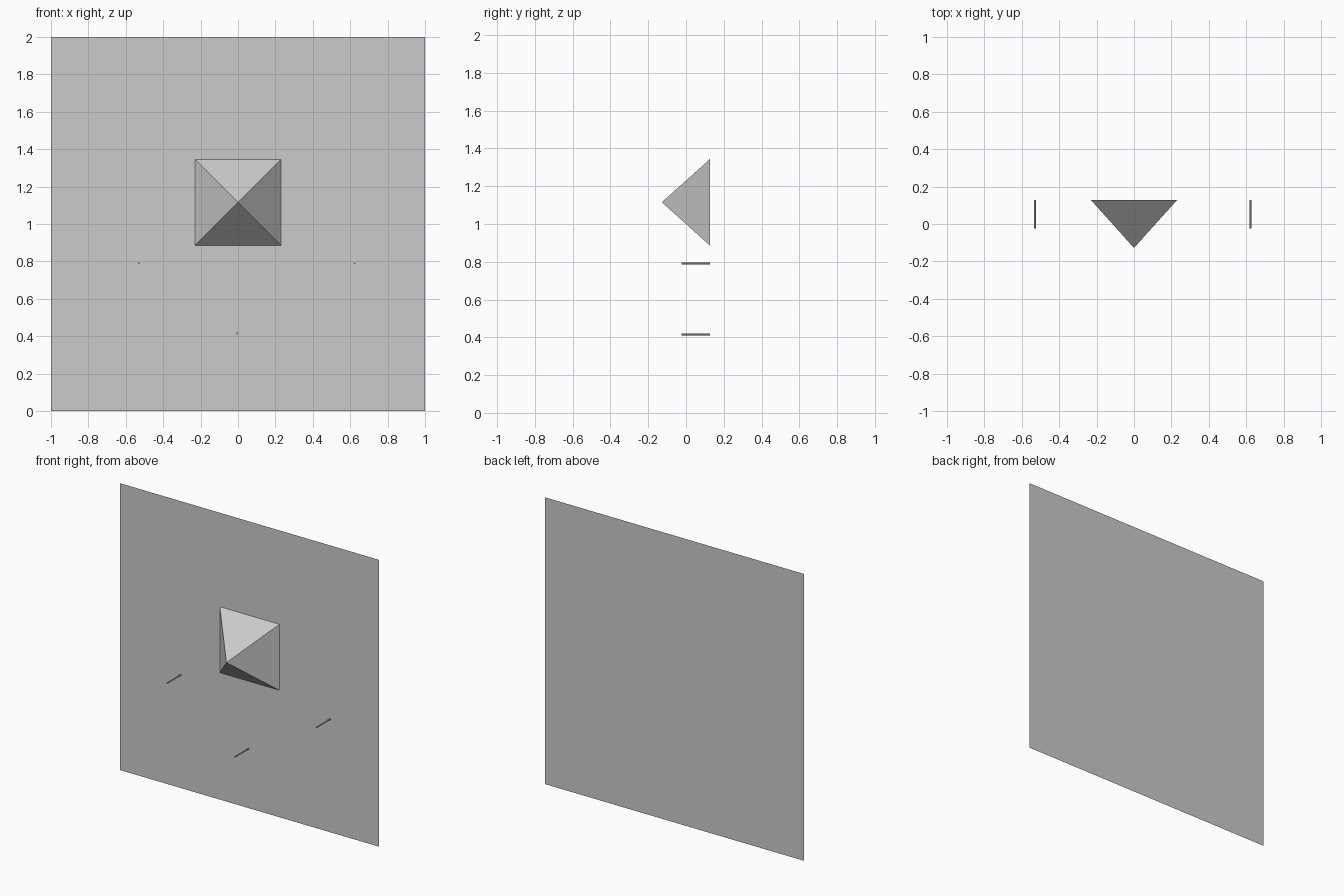
import bpy, bmesh, math
from mathutils import Matrix

if "Cube" in bpy.data.objects:
    bpy.data.objects.remove(bpy.data.objects["Cube"])

BACK = 0.128


def make_object(name, bm):
    bmesh.ops.recalc_face_normals(bm, faces=bm.faces)
    mesh = bpy.data.meshes.new(name)
    bm.to_mesh(mesh)
    bm.free()
    obj = bpy.data.objects.new(name, mesh)
    bpy.context.collection.objects.link(obj)
    return obj


def cone_along_y(name, x, z, r1, r2, front, sides, turn=0.0):
    # Cone or cylinder running from the wall forward to y = front
    depth = BACK - front
    bm = bmesh.new()
    place = (Matrix.Translation((x, (BACK + front) / 2, z))
             @ Matrix.Rotation(math.pi / 2, 4, 'X')
             @ Matrix.Rotation(turn, 4, 'Z'))
    bmesh.ops.create_cone(bm, cap_ends=True, segments=sides, radius1=r1,
                          radius2=r2, depth=depth, matrix=place)
    bmesh.ops.remove_doubles(bm, verts=bm.verts, dist=1e-5)
    return make_object(name, bm)


# Thin backing wall, a single sheet facing the front
bm = bmesh.new()
corners = [(-1, 0), (1, 0), (1, 2), (-1, 2)]
bm.faces.new([bm.verts.new((x, BACK, z)) for x, z in corners])
wall = bpy.data.meshes.new("wall_panel")
bm.to_mesh(wall)
bm.free()
bpy.context.collection.objects.link(bpy.data.objects.new("wall_panel", wall))

# Square pyramid pointing forward
cone_along_y("pyramid", 0, 1.115, 0.23 * math.sqrt(2), 0, -BACK, 4, math.pi / 4)

# Three slim pegs sticking out of the wall
for name, x, z in [("peg_left", -0.53, 0.79),
                   ("peg_right", 0.623, 0.79),
                   ("peg_bottom", -0.007, 0.415)]:
    cone_along_y(name, x, z, 0.005, 0.005, -0.025, 8)
